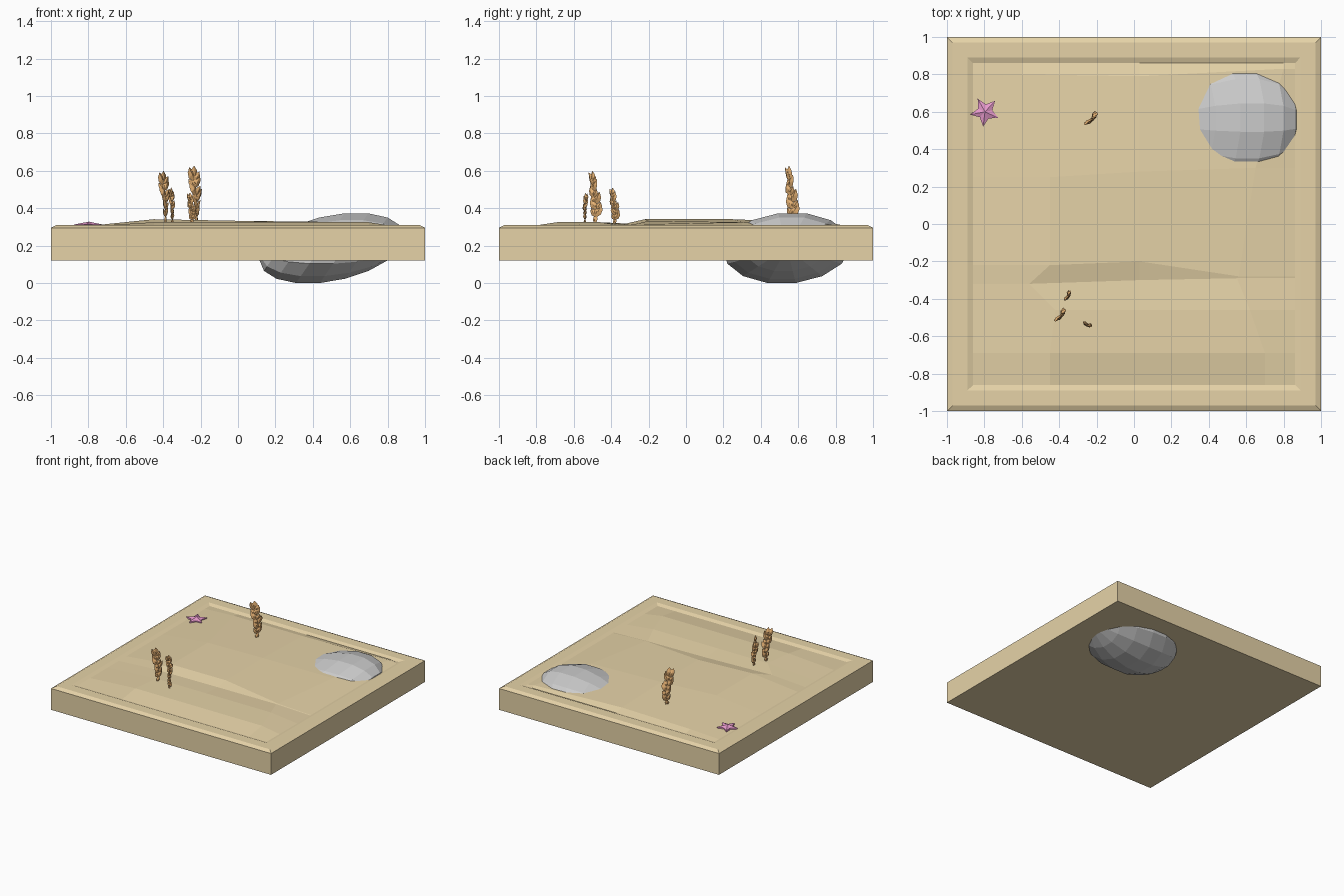
import bpy, bmesh, math
from mathutils import Vector, Matrix

if "Cube" in bpy.data.objects:
    bpy.data.objects.remove(bpy.data.objects["Cube"])


def material(name, rgb):
    m = bpy.data.materials.new(name)
    m.diffuse_color = (*rgb, 1)
    m.use_nodes = True
    m.node_tree.nodes["Principled BSDF"].inputs["Base Color"].default_value = m.diffuse_color
    return m


def finish(name, bm, mat=None):
    bmesh.ops.recalc_face_normals(bm, faces=bm.faces)
    me = bpy.data.meshes.new(name)
    bm.to_mesh(me)
    bm.free()
    ob = bpy.data.objects.new(name, me)
    bpy.context.collection.objects.link(ob)
    if mat:
        me.materials.append(mat)
    return ob


sand = material("sand", (0.79, 0.65, 0.39))
weed = material("seaweed_orange", (0.82, 0.46, 0.18))
pink = material("starfish_pink", (0.80, 0.32, 0.60))

# Sand slab: stacked square rings form walls, chamfer, rim and groove
bm = bmesh.new()
rings = []
for r, z in [(1, .12), (1, .295), (.97, .31), (.89, .31), (.86, .299)]:
    rings.append([bm.verts.new((sx * r, sy * r, z))
                  for sx, sy in ((-1, -1), (1, -1), (1, 1), (-1, 1))])
for a, b in zip(rings, rings[1:]):
    for i in range(4):
        j = (i + 1) % 4
        bm.faces.new((a[i], a[j], b[j], b[i]))
bm.faces.new(rings[0][::-1])

# Low dunes inside the rim
dunes = [
    [(-.45, -.69, .325), (.03, -.69, .325), (.70, -.69, .325)],
    [(-.42, -.46, .325), (.03, -.46, .325), (.62, -.46, .325)],
    [(-.56, -.32, .318), (.03, -.30, .312), (.55, -.29, .31)],
    [(-.45, -.22, .341), (.03, -.20, .332), (.56, -.28, .313)],
    [(-.45, .25, .341), (.03, .28, .332), (.65, .30, .325)],
    [(-.60, .80, .312), (.03, .79, .318), (.80, .83, .31)],
]
e = .86
grid = [[(x, -e, .299) for x in (-e, -.45, .03, .7, e)]]
grid += [[(-e, row[0][1], .299)] + row + [(e, row[2][1], .299)] for row in dunes]
grid += [[(x, e, .299) for x in (-e, -.6, .03, .8, e)]]
gv = [[bm.verts.new(p) for p in row] for row in grid]
for a, b in zip(gv, gv[1:]):
    for i in range(4):
        bm.faces.new((a[i], a[i + 1], b[i + 1], b[i]))
bmesh.ops.remove_doubles(bm, verts=bm.verts, dist=1e-4)
finish("sand_slab", bm, sand)

# Boulder: faceted ellipsoid leaning to the right, poking through the slab
bm = bmesh.new()
bmesh.ops.create_uvsphere(bm, u_segments=14, v_segments=9, radius=1,
                          matrix=Matrix.Rotation(math.pi / 2, 4, 'Y'))
for v in bm.verts:
    x, y, z = v.co
    v.co = (.503 + .365 * x + .135 * z, .54 + .345 * y + .03 * z, .194 + .194 * z)
low = min(v.co.z for v in bm.verts)
for v in bm.verts:
    v.co.z -= low
finish("boulder", bm)

# Starfish: domed five-pointed star
bm = bmesh.new()
cx, cy = -.797, .6
top, base = [], []
for i in range(10):
    a = math.radians(-97 + 36 * i)
    r = .08 if i % 2 == 0 else .04
    x, y = cx + r * math.cos(a), cy + r * math.sin(a)
    top.append(bm.verts.new((x, y, .313)))
    base.append(bm.verts.new((x, y, .298)))
peak = bm.verts.new((cx, cy, .328))
for i in range(10):
    j = (i + 1) % 10
    bm.faces.new((top[i], top[j], peak))
    bm.faces.new((base[i], base[j], top[j], top[i]))
bm.faces.new(base[::-1])
finish("starfish", bm, pink)


# Seaweed: wavy stem with alternating pointed leaves, each a thin lens
def lens(bm, start, direction, length, width, thick):
    d = direction.normalized()
    side = Vector((d.z, 0, -d.x))
    outline = [(0, .12), (.3, .46), (.65, .42), (1, 0),
               (.7, -.38), (.35, -.5), (0, -.12)]
    rim = [bm.verts.new(start + d * length * t + side * width * s) for t, s in outline]
    mid = start + d * length * .45
    for sgn in (1, -1):
        p = bm.verts.new(mid + Vector((0, sgn * thick, 0)))
        for i in range(len(rim)):
            bm.faces.new((rim[i], rim[(i + 1) % len(rim)], p))


def seaweed(name, x, y, z, height, width, angle):
    bm = bmesh.new()
    n = 7

    def stem(t):
        return Vector((.12 * width * math.sin(t * 7), 0, height * t))
    for i in range(n):
        t = i / n * .86
        # stem segment
        a, b = stem(t), stem(t + .86 / n)
        lens(bm, a, b - a, (b - a).length * 1.3, width * .3, .007)
        # leaf
        if i > 0:
            s = 1 if i % 2 else -1
            lens(bm, a, Vector((s * .5, 0, 1)), height * .26, width * .44, .01)
            lens(bm, a, Vector((-s * .65, .1 * s, 1)), height * .19, width * .34, .008)
    tip = stem(.76)
    lens(bm, tip, Vector((-.05, 0, 1)), height * .24, width * .45, .009)
    # gentle twist of the blade
    for v in bm.verts:
        v.co = Matrix.Rotation(.35 * math.sin(v.co.z / height * 6), 3, 'Z') @ v.co
    ob = finish(name, bm, weed)
    ob.location = (x, y, z)
    ob.rotation_euler.z = math.radians(angle)


for k, p in enumerate([(-.225, .56, .318, .31, .105, 50),
                       (-.39, -.49, .32, .28, .095, 55),
                       (-.352, -.385, .315, .195, .07, 65),
                       (-.25, -.54, .318, .165, .062, -20)]):
    seaweed(f"seaweed_{k + 1}", *p)
